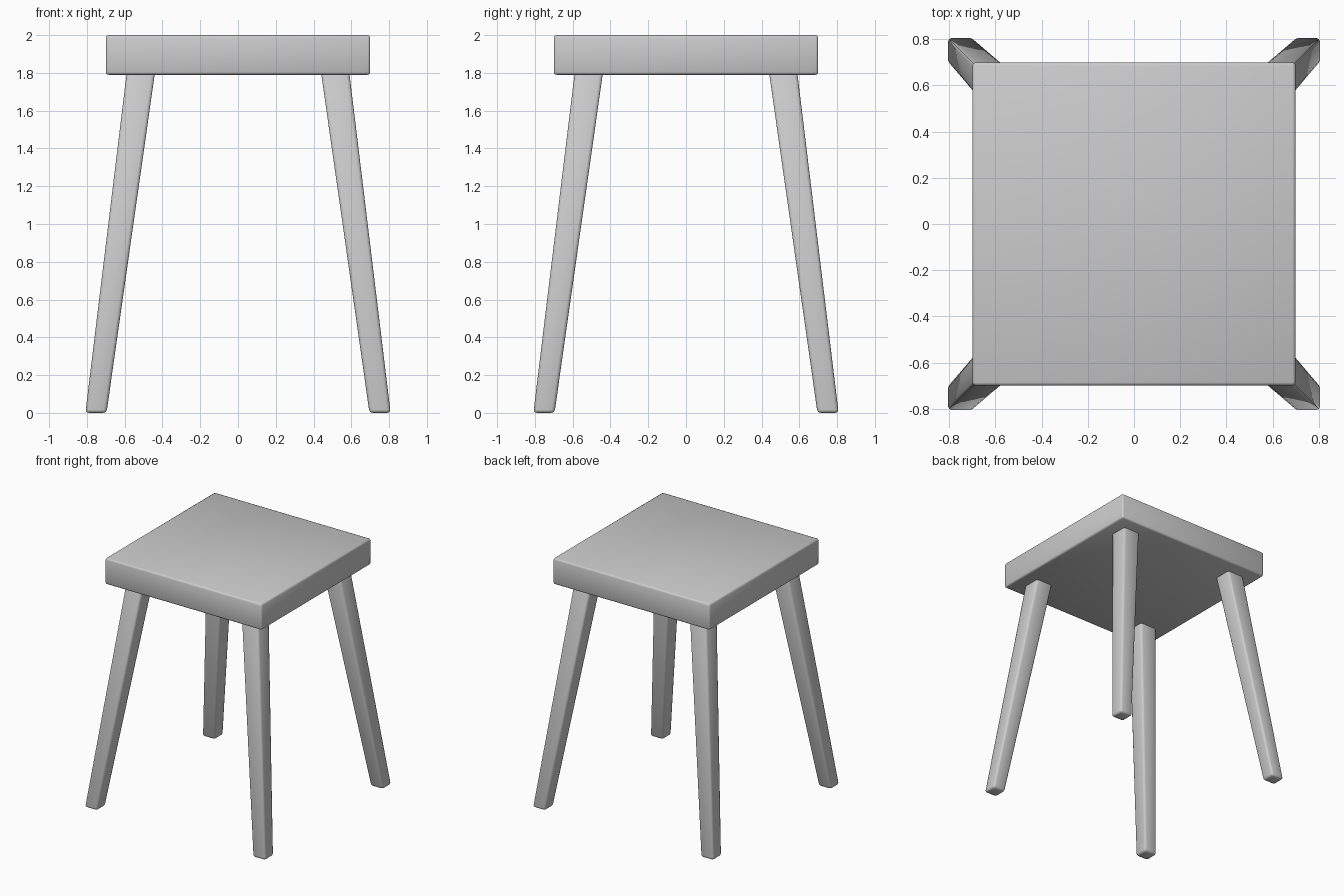
import bpy, bmesh

if "Cube" in bpy.data.objects:
    bpy.data.objects.remove(bpy.data.objects["Cube"])


def tapered_block(name, bottom, top, bevel):
    """Square block between two (x, y, z, half width) sections, softly bevelled."""
    bm = bmesh.new()
    rings = []
    for x, y, z, h in (bottom, top):
        rings.append([bm.verts.new((x + sx * h, y + sy * h, z))
                      for sx, sy in ((-1, -1), (1, -1), (1, 1), (-1, 1))])
    low, high = rings
    bm.faces.new(low[::-1])
    bm.faces.new(high)
    for i in range(4):
        j = (i + 1) % 4
        bm.faces.new((low[i], low[j], high[j], high[i]))
    bmesh.ops.bevel(bm, geom=bm.edges[:], offset=bevel, segments=2,
                    profile=0.5, affect='EDGES')
    bmesh.ops.recalc_face_normals(bm, faces=bm.faces[:])
    for f in bm.faces:
        f.smooth = True
    mesh = bpy.data.meshes.new(name)
    bm.to_mesh(mesh)
    bm.free()
    obj = bpy.data.objects.new(name, mesh)
    bpy.context.collection.objects.link(obj)
    return obj


# Thick square seat
tapered_block("seat", (0, 0, 1.79, 0.70), (0, 0, 2.0, 0.70), 0.014)

# Four splayed legs, thinner towards the floor
for side, sx in (("left", -1), ("right", 1)):
    for end, sy in (("front", -1), ("back", 1)):
        tapered_block(f"{end}_{side}_leg",
                      (sx * 0.752, sy * 0.752, 0.0, 0.056),
                      (sx * 0.512, sy * 0.512, 1.82, 0.075), 0.017)
